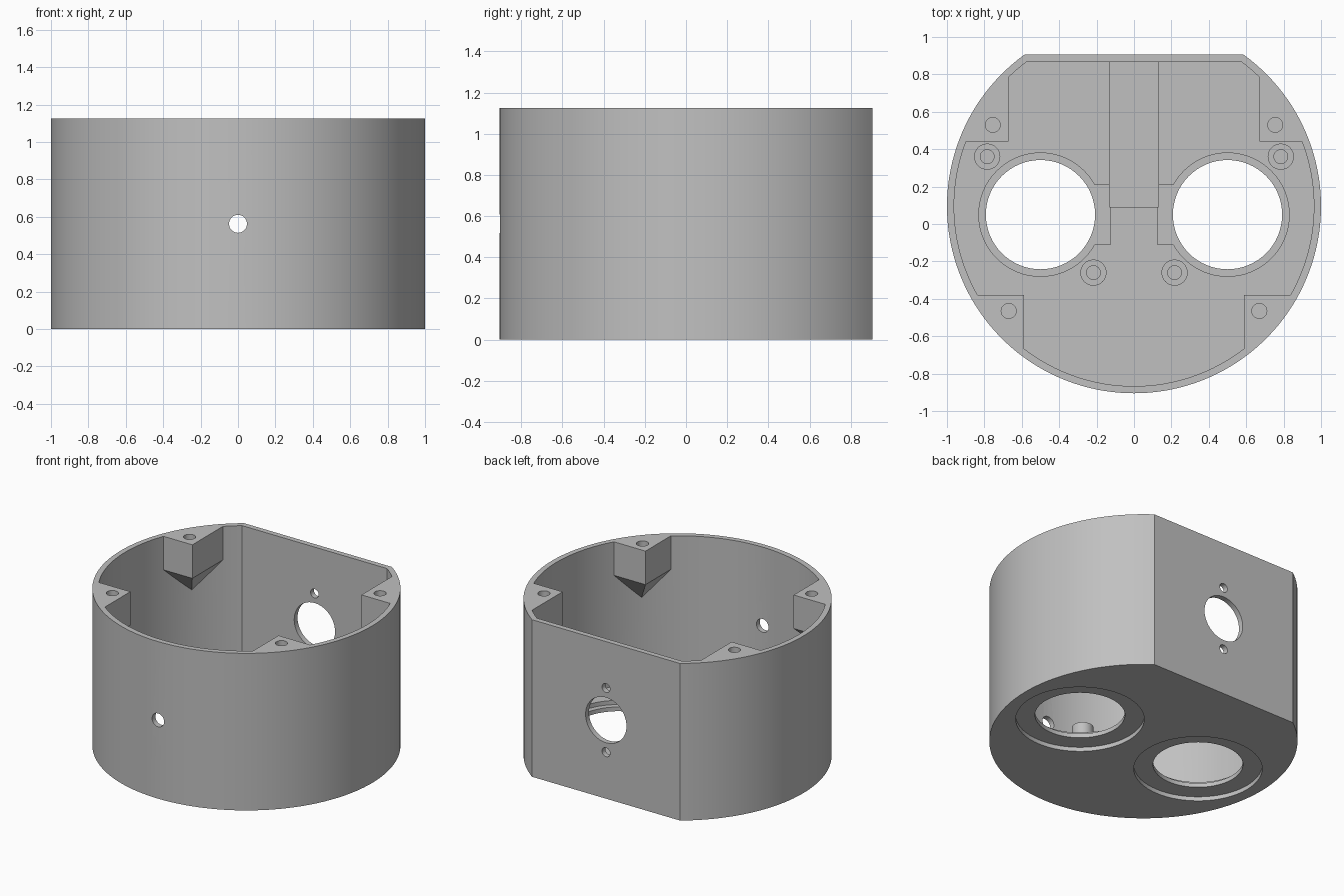
import bpy, bmesh, math

if "Cube" in bpy.data.objects:
    bpy.data.objects.remove(bpy.data.objects["Cube"])

HEIGHT, FLOOR, WALL = 1.125, 0.09, 0.038
CY = 0.095                # centre of the round wall
FLAT = 0.905              # plane of the flat back
MID = HEIGHT / 2

grey = bpy.data.materials.new("plain grey")
grey.use_nodes = True
colour = (0.53, 0.53, 0.53, 1)
grey.diffuse_color = colour
grey.node_tree.nodes["Principled BSDF"].inputs["Base Color"].default_value = colour


def finish(name, bm):
    bmesh.ops.recalc_face_normals(bm, faces=bm.faces)
    mesh = bpy.data.meshes.new(name)
    bm.to_mesh(mesh)
    bm.free()
    mesh.materials.append(grey)
    obj = bpy.data.objects.new(name, mesh)
    bpy.context.collection.objects.link(obj)
    return obj


def prism(name, points, z0, z1):
    bm = bmesh.new()
    face = bm.faces.new([bm.verts.new((x, y, z0)) for x, y in points])
    grown = bmesh.ops.extrude_face_region(bm, geom=[face])["geom"]
    top = [v for v in grown if isinstance(v, bmesh.types.BMVert)]
    bmesh.ops.translate(bm, verts=top, vec=(0, 0, z1 - z0))
    return finish(name, bm)


def arc(r, a0, a1, n, cx=0, cy=CY):
    return [(cx + r * math.cos(a0 + (a1 - a0) * i / n),
             cy + r * math.sin(a0 + (a1 - a0) * i / n)) for i in range(n + 1)]


def disc(name, x, y, r, z0, z1, n=64):
    return prism(name, arc(r, 0, math.tau, n, x, y)[:-1], z0, z1)


def box(name, x0, x1, y0, y1, z0, z1):
    return prism(name, [(x0, y0), (x1, y0), (x1, y1), (x0, y1)], z0, z1)


def side_disc(name, y, z, r, n=48):
    # Short cylinder along y, for holes through the walls
    obj = disc(name, 0, 0, r, -0.1, 0.1, n)
    for v in obj.data.vertices:
        x, up, depth = v.co
        v.co = (x, y + depth, z + up)
    obj.data.flip_normals()
    return obj


def fuse(tool, operation):
    tool.hide_render = True
    mod = body.modifiers.new(operation.lower(), "BOOLEAN")
    mod.operation, mod.solver, mod.object = operation, "EXACT", tool
    bpy.context.view_layer.objects.active = body
    bpy.ops.object.modifier_apply(modifier=mod.name)
    bpy.data.objects.remove(tool)


def cut(tool):
    bm = bmesh.new()
    bm.from_mesh(tool.data)
    bmesh.ops.recalc_face_normals(bm, faces=bm.faces)
    bm.to_mesh(tool.data)
    bm.free()
    fuse(tool, "DIFFERENCE")


def add(tool):
    fuse(tool, "UNION")


def d_shape(r, flat):
    a = math.asin((flat - CY) / r)
    return arc(r, math.pi - a, math.tau + a, 120)


def bracket(side, x, y, up):
    # Screw corner: a prism against the wall, tapering down to a point on it
    r = 1 - WALL / 2
    a_x = up * math.acos(x / r)
    a_y = math.asin((y - CY) / r)
    outline = [(x, y)] + arc(r, a_x, a_y, 10)
    tip = arc(r, (a_x + a_y) / 2, 0, 1)[0]
    bm = bmesh.new()
    for z in (HEIGHT, HEIGHT - 0.24):
        for px, py in outline:
            bm.verts.new((side * px, py, z))
    bm.verts.new((side * tip[0], tip[1], HEIGHT - 0.445))
    bmesh.ops.convex_hull(bm, input=bm.verts)
    return finish("bracket", bm)


# Hollow shell with a flat back
body = prism("housing", d_shape(1, FLAT), 0, HEIGHT)
cut(prism("cavity", d_shape(1 - WALL, FLAT - WALL), FLOOR, HEIGHT + 0.1))

# Wiring channel in the floor
cut(box("channel", -0.13, 0.13, 0.09, FLAT - WALL, 0.05, FLOOR + 0.05))

for s in (-1, 1):
    # Stepped round openings in the floor
    cut(box("side_pocket", *sorted((s * 0.125, s * 0.3)), -0.11, 0.21, 0.06, FLOOR + 0.04))
    cut(disc("inner_step", s * 0.5, 0.05, 0.33, 0.06, FLOOR + 0.03))
    cut(disc("outer_step", s * 0.5, 0.05, 0.417, -0.1, 0.03))
    cut(disc("opening", s * 0.5, 0.05, 0.292, -0.1, FLOOR + 0.1))
    # Standing posts with screw holes
    for x, y in ((0.785, 0.36), (0.217, -0.26)):
        add(disc("post", s * x, y, 0.07, FLOOR - 0.02, 0.18, 32))
        cut(disc("post_hole", s * x, y, 0.037, FLOOR, 0.25, 24))
    # Screw corners under the rim
    for x, y, up, hx, hy in ((0.67, 0.44, 1, 0.755, 0.53),
                             (0.587, -0.38, -1, 0.67, -0.465)):
        add(bracket(s, x, y, up))
        cut(disc("screw_hole", s * hx, hy, 0.04, HEIGHT - 0.22, HEIGHT + 0.1, 24))

# Holes through the back and front walls
cut(side_disc("back_opening", FLAT, MID, 0.162))
for dz in (-0.23, 0.23):
    cut(side_disc("back_screw_hole", FLAT, MID + dz, 0.032, 24))
cut(side_disc("front_hole", CY - 1, MID, 0.048, 32))

bpy.ops.object.select_all(action="DESELECT")
body.select_set(True)
bpy.context.view_layer.objects.active = body
bpy.ops.object.shade_smooth_by_angle(angle=math.radians(25))
